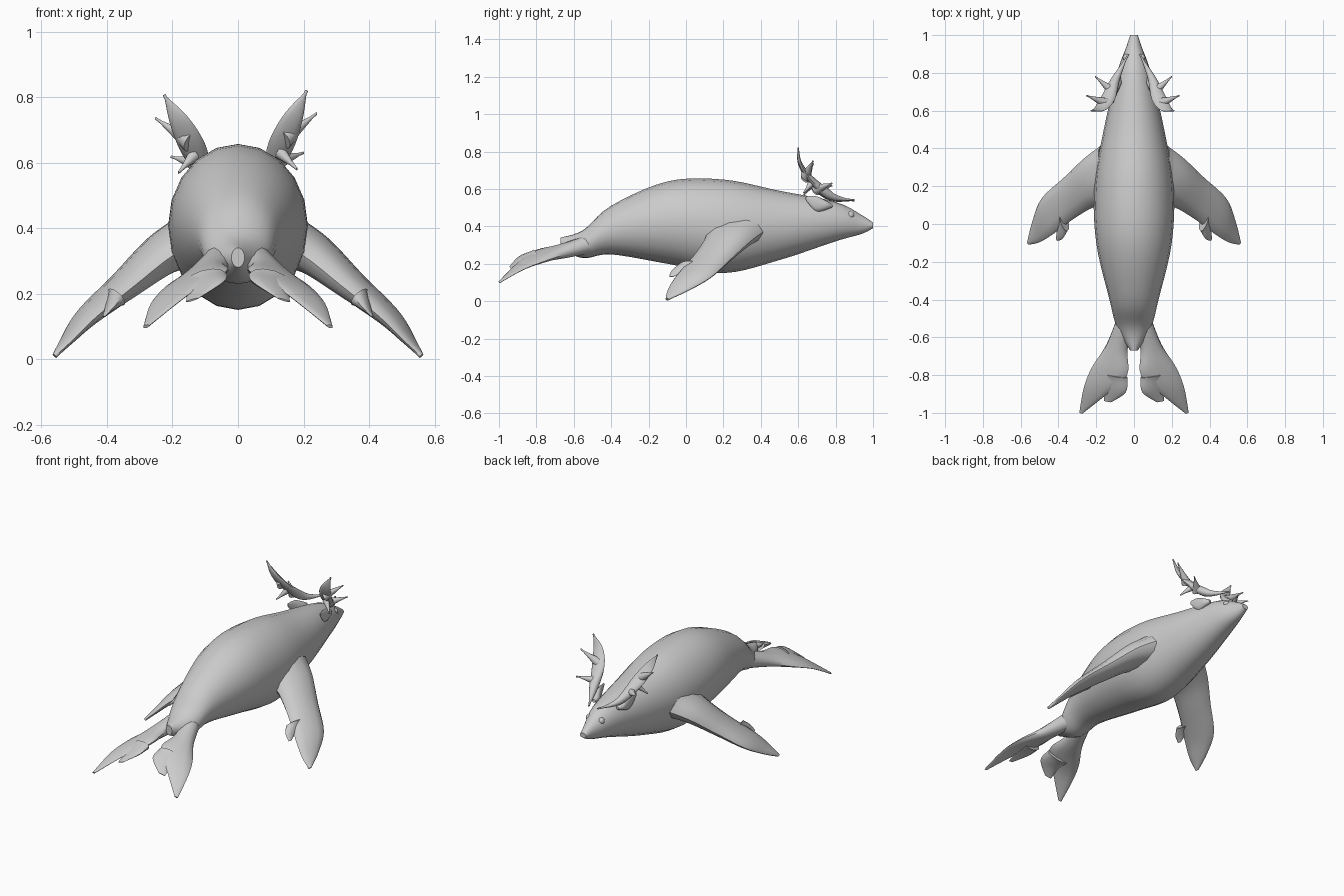
import bpy, bmesh, math
from mathutils import Vector, Matrix

default_cube = bpy.data.objects.get("Cube")
if default_cube:
    bpy.data.objects.remove(default_cube, do_unlink=True)

colour = (0.6, 0.6, 0.6, 1)
soft_grey = bpy.data.materials.new("soft_grey")
soft_grey.use_nodes = True
soft_grey.diffuse_color = colour
soft_grey.node_tree.nodes["Principled BSDF"].inputs["Base Color"].default_value = colour


def smooth_rows(keys, steps=5):
    """Pass a smooth curve through rows of numbers."""
    rows = []
    for index in range(len(keys) - 1):
        before = keys[max(index - 1, 0)]
        start, end = keys[index], keys[index + 1]
        after = keys[min(index + 2, len(keys) - 1)]
        for step in range(steps):
            t = step / steps
            row = []
            for a, b, c, d in zip(before, start, end, after):
                leave, arrive = (c - a) / 2, (d - b) / 2
                bend = (leave + arrive - 2 * (c - b)) * t
                row.append(b + t * (leave + t * (3 * (c - b) - 2 * leave - arrive + bend)))
            rows.append(row)
    return rows + [list(keys[-1])]


def finish(name, bm):
    """Turn the mesh into a shaded object."""
    bmesh.ops.recalc_face_normals(bm, faces=bm.faces)
    mesh = bpy.data.meshes.new(name)
    bm.to_mesh(mesh)
    bm.free()
    mesh.materials.append(soft_grey)
    part = bpy.data.objects.new(name, mesh)
    bpy.context.collection.objects.link(part)
    bpy.ops.object.select_all(action="DESELECT")
    part.select_set(True)
    bpy.context.view_layer.objects.active = part
    bpy.ops.object.shade_smooth_by_angle(angle=math.radians(50))


def skin_rings(rings, sides):
    """Skin ellipses given as centre, first axis and second axis."""
    bm = bmesh.new()
    loops = []
    for centre, across, through in rings:
        angles = [math.tau * corner / sides for corner in range(sides)]
        loops.append([bm.verts.new(centre + across * math.cos(angle) + through * math.sin(angle))
                      for angle in angles])
    for lower, upper in zip(loops, loops[1:]):
        for corner in range(sides):
            previous = corner - 1
            bm.faces.new((lower[previous], lower[corner], upper[corner], upper[previous]))
    bm.faces.new(loops[0])
    bm.faces.new(loops[-1])
    return bm


def blade(name, side, chord, thickness, keys, lean=0):
    """Flattened limb along rows of centre x, y, z and half width."""
    rows = smooth_rows(keys)
    chord = Vector(chord).normalized()
    mirror = Vector((side, 1, 1))
    centres = [Vector(row[:3]) for row in rows]
    last = len(rows) - 1
    rings = []
    for index, row in enumerate(rows):
        width = max(row[3], 0.005)
        along = centres[min(index + 1, last)] - centres[max(index - 1, 0)]
        taper = (1 - index / last) ** 1.5 + 0.1
        through = along.cross(chord).normalized() * min(width, thickness * taper)
        rings.append((centres[index] * mirror, chord * width * mirror, through * mirror))
    bm = skin_rings(rings, sides=12)
    bmesh.ops.rotate(bm, verts=bm.verts, cent=(0, 0, 0.55), matrix=Matrix.Rotation(lean, 3, "Y"))
    finish(name, bm)


# Body, tail stub to muzzle: y, half width, top, bottom
body_keys = [(-0.67, 0.02, 0.34, 0.28), (-0.55, 0.09, 0.38, 0.23), (-0.4, 0.13, 0.51, 0.25),
             (-0.1, 0.2, 0.64, 0.2), (0.2, 0.21, 0.65, 0.15), (0.5, 0.16, 0.59, 0.22),
             (0.8, 0.09, 0.53, 0.32), (0.94, 0.04, 0.46, 0.36), (1, 0.02, 0.42, 0.39)]
body_rings = []
for y, width, top, bottom in smooth_rows(body_keys):
    body_rings.append((Vector((0, y, (top + bottom) / 2)), Vector((width, 0, 0)),
                       Vector((0, 0, (top - bottom) / 2))))
finish("body", skin_rings(body_rings, sides=20))

front_chord = (0.3, 1, 0)
hind_chord = (1, 0.2, -0.3)
beam_chord = (1, 0.3, -0.4)
tine_chord = (0, 1, -1)

for label, side in (("left", 1), ("right", -1)):
    # Front flipper with a short second digit
    blade(label + "_front_flipper", side, front_chord, 0.08, [
        (0.13, 0.25, 0.37, 0.17), (0.23, 0.22, 0.32, 0.13), (0.34, 0.14, 0.23, 0.11),
        (0.46, 0.04, 0.13, 0.1), (0.52, -0.04, 0.06, 0.06), (0.56, -0.1, 0.01, 0.01)])
    blade(label + "_front_digit", side, front_chord, 0.03, [
        (0.37, 0.02, 0.19, 0.06), (0.39, -0.04, 0.16, 0.04), (0.41, -0.08, 0.13, 0.01)])

    # Hind flipper with a short inner digit
    blade(label + "_hind_flipper", side, hind_chord, 0.05, [
        (0.04, -0.5, 0.31, 0.05), (0.09, -0.65, 0.27, 0.06), (0.13, -0.78, 0.24, 0.1),
        (0.2, -0.88, 0.19, 0.07), (0.28, -1, 0.1, 0.01)])
    blade(label + "_hind_digit", side, hind_chord, 0.03, [
        (0.1, -0.8, 0.24, 0.07), (0.1, -0.88, 0.22, 0.06), (0.14, -0.94, 0.18, 0.02)])

    # Leaf-shaped ear pointing back
    blade(label + "_ear", side, (0, 0, 1), 0.03, [
        (0.08, 0.78, 0.51, 0.01), (0.1, 0.7, 0.52, 0.04), (0.11, 0.64, 0.55, 0.01)])

    # Antler: swept flat beam with three tines, the right one leaning out
    lean = min(side, 0) * 0.06
    blade(label + "_antler_beam", side, beam_chord, 0.04, [
        (0.03, 0.9, 0.54, 0), (0.09, 0.78, 0.56, 0.02), (0.13, 0.67, 0.65, 0.04),
        (0.17, 0.61, 0.74, 0.03), (0.21, 0.6, 0.82, 0)], lean)
    for tine, root, tip in (("lower", (0.11, 0.7, 0.6, 0.03), (0.2, 0.78, 0.63, 0)),
                            ("upper", (0.14, 0.64, 0.67, 0.03), (0.24, 0.68, 0.75, 0)),
                            ("rear", (0.13, 0.67, 0.63, 0.02), (0.18, 0.63, 0.58, 0))):
        blade(label + "_" + tine + "_tine", side, tine_chord, 0.03, [root, tip], lean)

    # Eye bulging slightly from the head
    eye = bmesh.new()
    bmesh.ops.create_uvsphere(eye, u_segments=16, v_segments=8, radius=0.02)
    bmesh.ops.translate(eye, verts=eye.verts, vec=(side * 0.04, 0.88, 0.46))
    finish(label + "_eye", eye)
